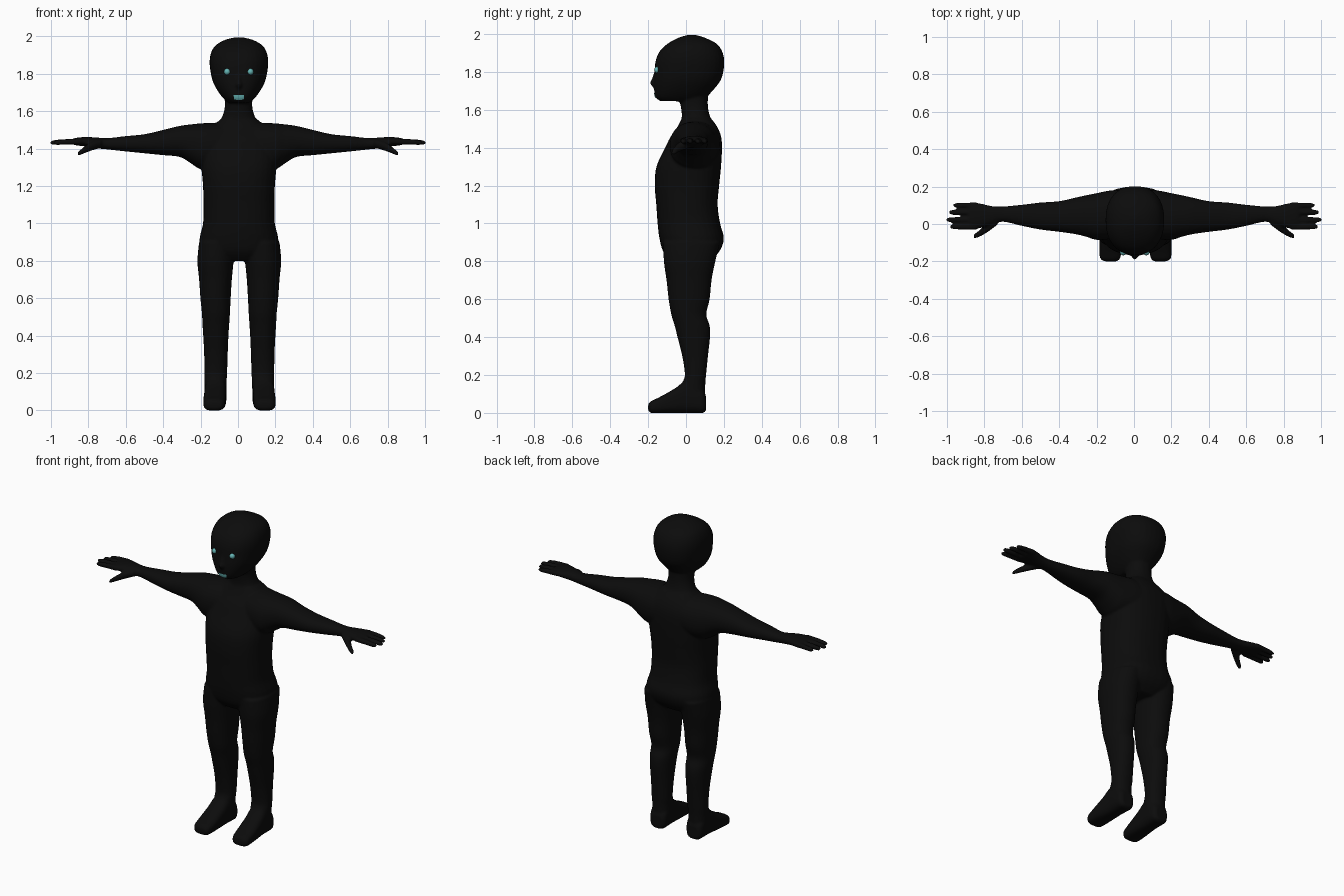
import bpy, bmesh, math
from mathutils import Vector

cube = bpy.data.objects.get("Cube")
if cube:
    bpy.data.objects.remove(cube)


def material(name, color):
    mat = bpy.data.materials.new(name)
    mat.use_nodes = True
    mat.diffuse_color = (*color, 1)
    mat.node_tree.nodes["Principled BSDF"].inputs["Base Color"].default_value = (*color, 1)
    return mat


def make_object(name, bm, mat):
    mesh = bpy.data.meshes.new(name)
    bm.to_mesh(mesh)
    bm.free()
    mesh.materials.append(mat)
    for poly in mesh.polygons:
        poly.use_smooth = True
    obj = bpy.data.objects.new(name, mesh)
    bpy.context.collection.objects.link(obj)
    return obj


def smooth_sections(rows, steps=4):
    """Catmull-Rom interpolation between the given sections."""
    rows = [Vector(r) for r in rows]
    out = []
    for i in range(len(rows) - 1):
        a, b, c = rows[max(i - 1, 0)], rows[i], rows[i + 1]
        d = rows[min(i + 2, len(rows) - 1)]
        for s in range(steps):
            t = s / steps
            out.append(b + (c - a) * (t / 2) + (a * 2 - b * 5 + c * 4 - d) * (t * t / 2)
                       + (b * 3 - a - c * 3 + d) * (t ** 3 / 2))
    return out + [rows[-1]]


def loft(bm, axis, rows, power=2.2, side=1, shift=0.0, sides=32):
    """Closed tube; each row is a position on the axis and the bounds on the other two axes."""
    u, v = [i for i in range(3) if i != axis]
    rings = []
    for pos, u0, u1, v0, v1 in smooth_sections(rows):
        ring = []
        for k in range(sides):
            ang = math.tau * k / sides
            c, s = math.cos(ang), math.sin(ang)
            p = Vector((0, 0, 0))
            p[axis] = pos
            p[u] = (u0 + u1) / 2 + (u1 - u0) / 2 * math.copysign(abs(c) ** (2 / power), c)
            p[v] = (v0 + v1) / 2 + (v1 - v0) / 2 * math.copysign(abs(s) ** (2 / power), s)
            p.x = shift + side * p.x
            ring.append(bm.verts.new(p))
        rings.append(ring)
    faces = [bm.faces.new(rings[0]), bm.faces.new(rings[-1])]
    for a, b in zip(rings, rings[1:]):
        for k in range(sides):
            n = (k + 1) % sides
            faces.append(bm.faces.new((a[k], a[n], b[n], b[k])))
    bmesh.ops.recalc_face_normals(bm, faces=faces)


def upright(rows):
    """Symmetric sections: height, half width, front, back."""
    return [(z, -w, w, f, b) for z, w, f, b in rows]


black = material("black skin", (0.0035, 0.0035, 0.0035))
teal = material("teal", (0.13, 0.45, 0.45))

bm = bmesh.new()

# Torso
loft(bm, 2, upright([
    (.8, .12, -.08, .12), (.85, .2, -.12, .175), (.92, .21, -.14, .2), (1, .192, -.15, .18),
    (1.1, .19, -.157, .167), (1.2, .192, -.165, .175), (1.3, .2, -.156, .185),
    (1.4, .2, -.11, .19), (1.46, .19, -.08, .185), (1.51, .15, -.045, .165),
    (1.555, .1, -.022, .132)]), power=2.4, shift=.005)

# Neck
loft(bm, 2, upright([
    (1.45, .15, -.05, .17), (1.53, .115, -.03, .145), (1.57, .088, -.022, .125),
    (1.63, .073, -.03, .115), (1.72, .08, -.05, .12)]), shift=.003)

# Head and nose
loft(bm, 2, upright([
    (1.645, .055, -.135, .06), (1.665, .08, -.16, .105), (1.7, .108, -.168, .14),
    (1.75, .136, -.17, .18), (1.8, .15, -.166, .197), (1.86, .157, -.16, .202),
    (1.91, .15, -.138, .19), (1.95, .127, -.095, .16), (1.98, .078, -.04, .1),
    (1.995, .02, .01, .05)]), power=2.3, shift=.005)
loft(bm, 2, upright([
    (1.715, .012, -.172, -.1), (1.74, .022, -.19, -.1), (1.76, .016, -.182, -.1),
    (1.81, .008, -.165, -.1)]), shift=.005)

for side in (1, -1):
    # Leg
    loft(bm, 2, [
        (.05, .07, .185, -.02, .1), (.15, .068, .186, -.02, .102), (.2, .065, .187, -.006, .106),
        (.3, .062, .188, -.02, .116), (.4, .058, .193, -.045, .127), (.46, .054, .197, -.06, .125),
        (.52, .05, .2, -.078, .107), (.6, .046, .208, -.092, .125), (.7, .04, .215, -.103, .135),
        (.8, .03, .224, -.117, .155), (.9, .02, .215, -.12, .18)],
        side=side, shift=.007)
    # Foot
    loft(bm, 1, [
        (-.2, .1, .165, .012, .045), (-.185, .083, .188, 0, .062), (-.15, .076, .193, 0, .078),
        (-.1, .073, .193, 0, .105), (-.05, .072, .19, 0, .135), (0, .071, .187, 0, .17),
        (.06, .07, .185, 0, .15), (.09, .075, .18, 0, .12), (.105, .09, .165, .01, .09)],
        power=3, side=side, shift=.008)
    # Arm and palm
    loft(bm, 0, [
        (.02, -.06, .18, 1.32, 1.53), (.12, -.08, .18, 1.29, 1.538), (.2, -.085, .165, 1.29, 1.535),
        (.25, -.07, .155, 1.32, 1.53), (.31, -.055, .142, 1.355, 1.522),
        (.4, -.042, .122, 1.365, 1.5), (.5, -.03, .115, 1.375, 1.477),
        (.6, -.01, .103, 1.385, 1.467), (.7, .012, .094, 1.396, 1.456),
        (.76, -.004, .096, 1.402, 1.46), (.82, -.022, .11, 1.412, 1.462),
        (.87, -.025, .114, 1.418, 1.457), (.885, -.02, .108, 1.425, 1.45)],
        side=side)
    # Fingers
    for y, tip in ((.1, .967), (.063, .99), (.023, 1.004), (-.015, .985)):
        loft(bm, 0, [
            (.84, y - .016, y + .016, 1.422, 1.454), (tip - .05, y - .014, y + .014, 1.42, 1.45),
            (tip - .012, y - .012, y + .012, 1.42, 1.444), (tip, y - .006, y + .006, 1.426, 1.438)],
            side=side, sides=12)
    # Thumb
    loft(bm, 0, [
        (.73, -.005, .06, 1.405, 1.45), (.78, -.042, .015, 1.39, 1.437),
        (.82, -.066, -.027, 1.375, 1.412), (.85, -.078, -.05, 1.363, 1.388),
        (.858, -.072, -.06, 1.366, 1.378)], side=side, sides=16)

# Fuse all parts into one soft skin
body = make_object("body", bm, black)
remesh = body.modifiers.new("fuse", 'REMESH')
remesh.mode = 'VOXEL'
remesh.voxel_size = .007
remesh.use_smooth_shade = True
soften = body.modifiers.new("soften", 'SMOOTH')
soften.factor = .5
soften.iterations = 5

# Eyes
for name, x in (("left_eye", .066), ("right_eye", -.058)):
    bm = bmesh.new()
    bmesh.ops.create_uvsphere(bm, u_segments=16, v_segments=10, radius=.017)
    bmesh.ops.translate(bm, vec=(x, -.151, 1.811), verts=bm.verts)
    make_object(name, bm, teal)

# Mouth plate wrapped onto the chin
bm = bmesh.new()
bmesh.ops.create_grid(bm, x_segments=10, y_segments=6, size=1)
for vert in bm.verts:
    vert.co = (.005 + vert.co.x * .03, -.17, 1.669 + vert.co.y * .018)
mouth = make_object("mouth", bm, teal)
wrap = mouth.modifiers.new("wrap", 'SHRINKWRAP')
wrap.target = body
wrap.wrap_mode = 'ABOVE_SURFACE'
wrap.offset = .003
